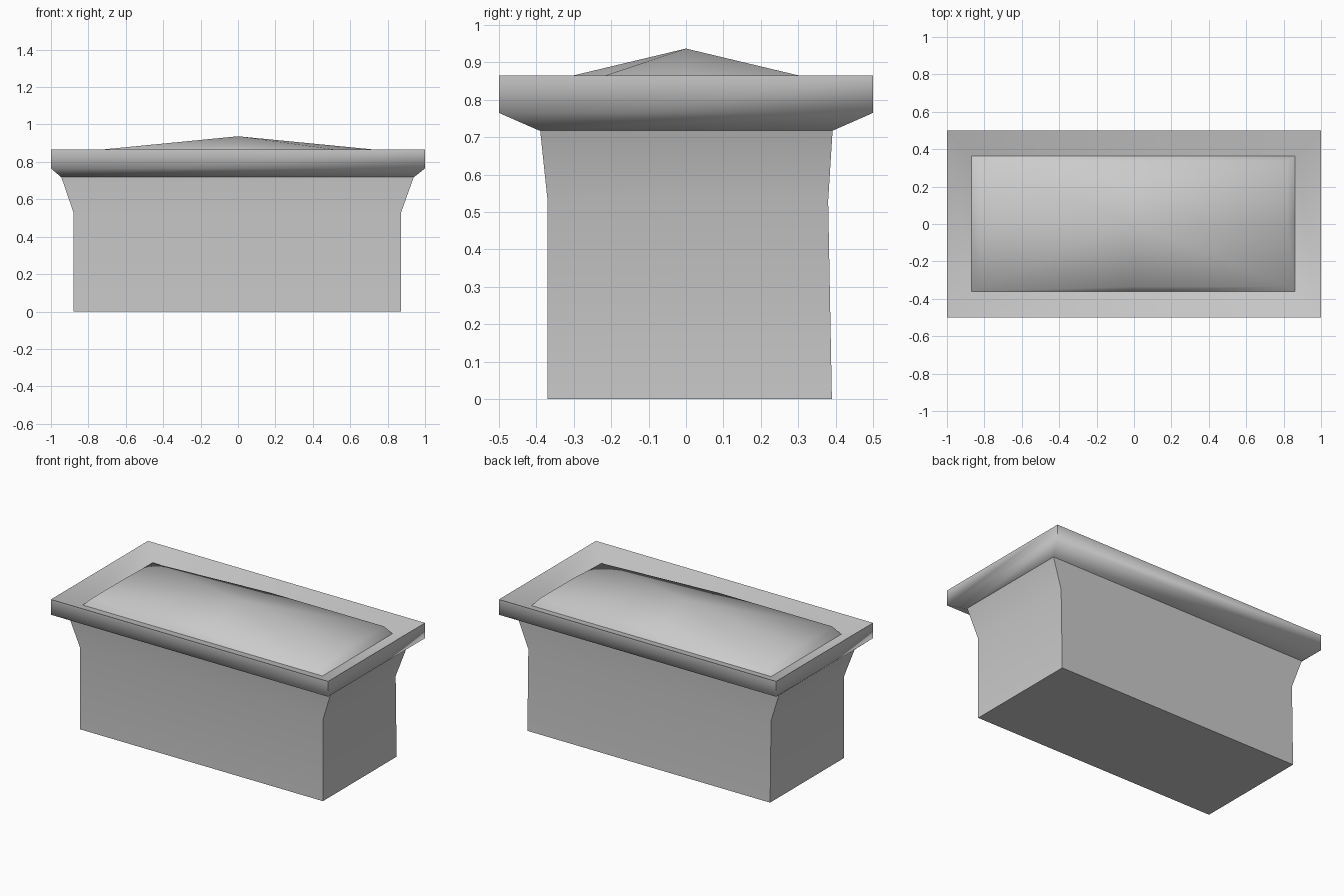
import bpy, bmesh, math

cube = bpy.data.objects.get("Cube")
if cube:
    bpy.data.objects.remove(cube)

stone = bpy.data.materials.new("grey stone")
stone.use_nodes = True
stone.diffuse_color = (0.6, 0.6, 0.6, 1)
stone.node_tree.nodes["Principled BSDF"].inputs["Base Color"].default_value = (0.6, 0.6, 0.6, 1)


def finish(name, bm, angle):
    bmesh.ops.recalc_face_normals(bm, faces=bm.faces)
    mesh = bpy.data.meshes.new(name)
    bm.to_mesh(mesh)
    bm.free()
    obj = bpy.data.objects.new(name, mesh)
    bpy.context.collection.objects.link(obj)
    mesh.materials.append(stone)
    bpy.ops.object.select_all(action="DESELECT")
    obj.select_set(True)
    bpy.context.view_layer.objects.active = obj
    bpy.ops.object.shade_smooth_by_angle(angle=math.radians(angle))
    return obj


def rect(bm, x0, x1, y0, y1, z):
    return [bm.verts.new((x, y, z)) for x, y in ((x0, y0), (x1, y0), (x1, y1), (x0, y1))]


def bridge(bm, low, high):
    n = len(low)
    for i in range(n):
        j = (i + 1) % n
        bm.faces.new((low[i], low[j], high[j], high[i]))


def stack(name, levels, angle, closed=False):
    """Rectangular rings joined in order; capped, or looped back to the first."""
    bm = bmesh.new()
    rings = [rect(bm, *level) for level in levels]
    for low, high in zip(rings, rings[1:]):
        bridge(bm, low, high)
    if closed:
        bridge(bm, rings[-1], rings[0])
    else:
        bm.faces.new(rings[0][::-1])
        bm.faces.new(rings[-1])
    return finish(name, bm, angle)


# Flared box body
stack("body", [
    (-0.88, 0.872, -0.37, 0.39, 0),
    (-0.88, 0.872, -0.37, 0.38, 0.53),
    (-0.945, 0.94, -0.39, 0.392, 0.72),
], 40)

# Rim with a slanted underside and a top that dips inward
stack("rim", [
    (-0.945, 0.94, -0.393, 0.393, 0.718),
    (-1, 1, -0.5, 0.5, 0.765),
    (-1, 1, -0.5, 0.5, 0.865),
    (-0.87, 0.862, -0.36, 0.364, 0.81),
], 75, closed=True)

# Shallow domed lid: skirt, shoulder, then a peak in the middle
bm = bmesh.new()
around = [(-1, -1), (0, -1), (1, -1), (1, 0), (1, 1), (0, 1), (-1, 1), (-1, 0)]
skirt, shoulder = [], []
for sx, sy in around:
    z = 0.825 if sx * sy < 0 else 0.857
    skirt.append(bm.verts.new((sx * 0.866 - 0.004, sy * 0.362 + 0.002, 0.808)))
    shoulder.append(bm.verts.new((sx * 0.82, sy * 0.335, z)))
bridge(bm, skirt, shoulder)
peak = bm.verts.new((0, 0, 0.937))
for i in range(8):
    bm.faces.new((shoulder[i], shoulder[(i + 1) % 8], peak))
finish("lid", bm, 75)
